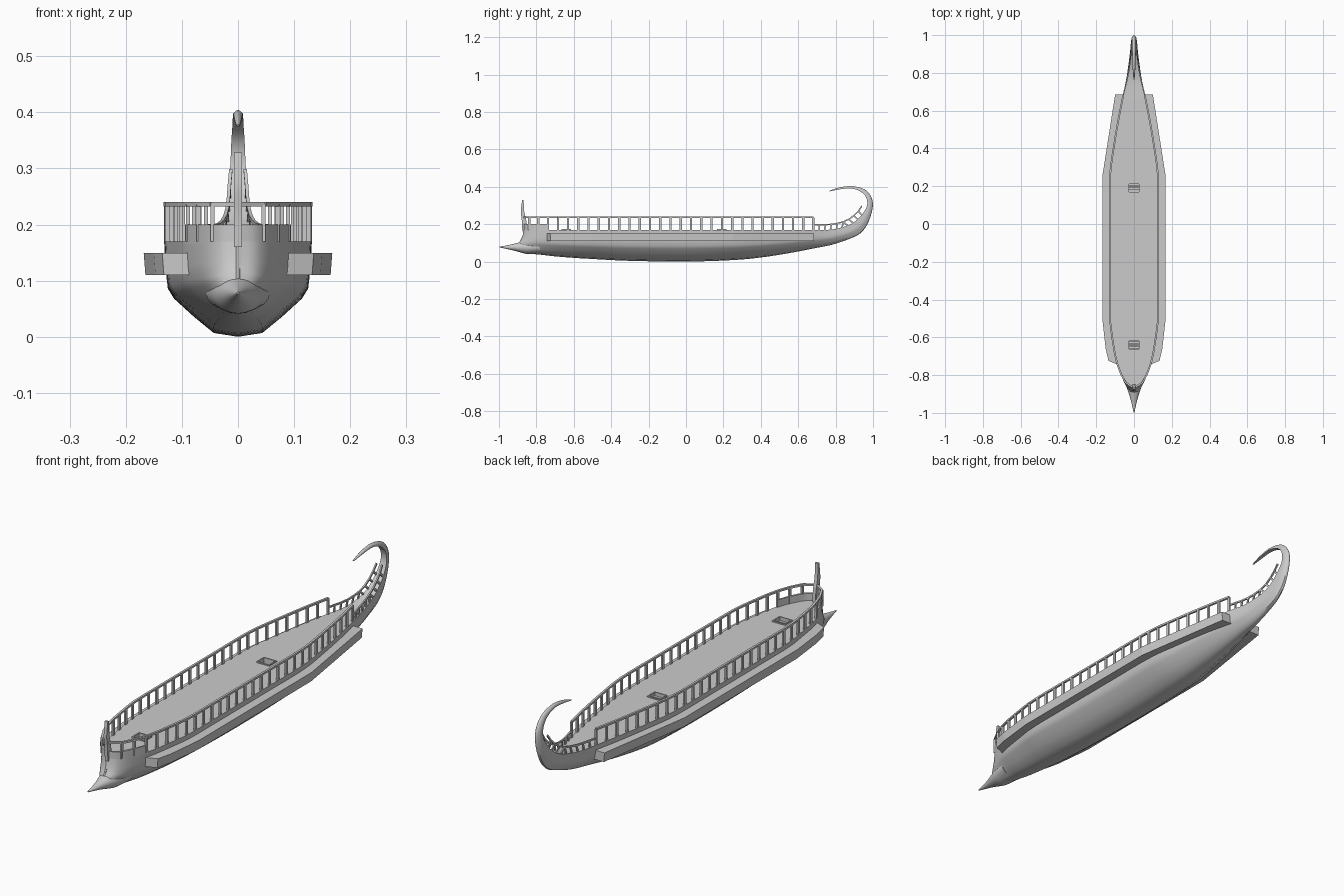
import bpy, bmesh, math
from mathutils import Vector

if "Cube" in bpy.data.objects:
    bpy.data.objects.remove(bpy.data.objects["Cube"])

def finish(name, bm, smooth=False, mirror=False):
    bmesh.ops.recalc_face_normals(bm, faces=bm.faces)
    me = bpy.data.meshes.new(name)
    bm.to_mesh(me)
    bm.free()
    ob = bpy.data.objects.new(name, me)
    bpy.context.collection.objects.link(ob)
    if mirror:
        ob.modifiers.new("mirror", 'MIRROR').use_mirror_merge = False
    if smooth:
        bpy.ops.object.select_all(action='DESELECT')
        ob.select_set(True)
        bpy.context.view_layer.objects.active = ob
        bpy.ops.object.shade_smooth_by_angle(angle=math.radians(40))
    return ob

def loft(bm, rings):
    vs = [[bm.verts.new(p) for p in r] for r in rings]
    n = len(vs[0])
    for a, b in zip(vs, vs[1:]):
        for i in range(n):
            j = (i + 1) % n
            bm.faces.new((a[i], a[j], b[j], b[i]))
    bm.faces.new(vs[0])
    bm.faces.new(vs[-1][::-1])

def bar(bm, p, q, a, b, side=Vector((1, 0, 0))):
    """Box from p to q, width a along side and b across it."""
    p, q = Vector(p), Vector(q)
    d = (q - p).normalized()
    s = (side - d * side.dot(d)).normalized()
    u = d.cross(s)
    loft(bm, [[c + s * i * a / 2 + u * j * b / 2
               for i, j in ((-1, -1), (1, -1), (1, 1), (-1, 1))] for c in (p, q)])

def catmull(pts, n):
    out = []
    for i in range(len(pts) - 1):
        p = [Vector(pts[max(0, min(len(pts) - 1, i + k))]) for k in (-1, 0, 1, 2)]
        for s in range(n):
            t = s / n
            out.append(0.5 * (2 * p[1] + (p[2] - p[0]) * t
                       + (2 * p[0] - 5 * p[1] + 4 * p[2] - p[3]) * t * t
                       + (3 * p[1] - p[0] - 3 * p[2] + p[3]) * t ** 3))
    return out + [Vector(pts[-1])]

def resample(pts, step):
    total = sum((b - a).length for a, b in zip(pts, pts[1:]))
    n = max(1, round(total / step))
    out, acc, k = [pts[0]], 0, 1
    for a, b in zip(pts, pts[1:]):
        L = (b - a).length
        while k < n and acc + L >= k * total / n:
            out.append(a.lerp(b, (k * total / n - acc) / L))
            k += 1
        acc += L
    return out + [pts[-1]]

# Hull stations: keel y, keel z, and half width, with a flat gunwale
main = [(-.76, .035, .085), (-.70, .028, .102), (-.60, .02, .118), (-.5, .014, .13),
        (-.3, .004, .131), (0, 0, .131), (.25, .008, .13), (.4, .022, .111),
        (.55, .045, .086), (.68, .07, .06)]
# Bow and curled stern stations: keel y, z, gunwale y, z, half width
bow = [(-.885, .06, -.868, .17, .004), (-.87, .05, -.855, .17, .034),
       (-.83, .042, -.82, .17, .06)]
stern = [(.78, .09, .76, .17, .042), (.87, .12, .83, .182, .03), (.93, .15, .89, .205, .022),
         (.97, .20, .94, .25, .018), (.997, .28, .968, .30, .014), (.993, .34, .962, .345, .012),
         (.955, .386, .93, .376, .01), (.885, .404, .88, .391, .009),
         (.82, .396, .822, .386, .007), (.765, .378, .767, .375, .003)]
st = catmull([Vector(v) for v in bow] + [Vector((y, z, y, .17, w)) for y, z, w in main]
             + [Vector(v) for v in stern], 4)

section = [(0, 0), (.33, .04), (.6, .21), (.87, .4), (.95, .5), (.98, .7), (1, 1)]
bm = bmesh.new()
rings = []
for ky, kz, ty, tz, w in st:
    half = []
    for fx, t in section:
        y, z = ky + (ty - ky) * t, kz + (tz - kz) * t
        if y < -.8:  # stem sweeps forward low down
            y -= .025 * (-.8 - y) / .08 * math.exp(-((z - .08) / .03) ** 2)
        half.append((fx * w, y, z))
    rings.append(half + [(-x, y, z) for x, y, z in half[:0:-1]])
loft(bm, rings)
hull = finish("hull", bm)

# Deck hatch openings
HATCHES = (.19, -.64)
for hy in HATCHES:
    bm = bmesh.new()
    bar(bm, (0, hy, .115), (0, hy, .2), .054, .044)
    cut = finish("hatch_cutter", bm)
    cut.hide_render = True
    m = hull.modifiers.new("hatch", 'BOOLEAN')
    m.operation, m.object, m.solver = 'DIFFERENCE', cut, 'EXACT'
    bpy.context.view_layer.objects.active = hull
    bpy.ops.object.modifier_apply(modifier=m.name)
    bpy.data.objects.remove(cut)
bpy.ops.object.select_all(action='DESELECT')
hull.select_set(True)
bpy.context.view_layer.objects.active = hull
bpy.ops.object.shade_smooth_by_angle(angle=math.radians(40))

# Hatch rims and steps
for hy in HATCHES:
    bm = bmesh.new()
    for s in (-1, 1):
        bar(bm, (s * .028, hy - .025, .171), (s * .028, hy + .025, .171), .005, .007)
        bar(bm, (-.03, hy + s * .023, .171), (.03, hy + s * .023, .171), .005, .007, Vector((0, 1, 0)))
    for i in range(3):
        y, z = hy - .014 + i * .013, .158 - i * .013
        bar(bm, (-.027, y, z), (.027, y, z), .011, .004, Vector((0, 1, 0)))
    finish("hatch", bm)

# Ram: tapered concave cone faired into the bow
bm = bmesh.new()
prof = catmull([(-.998, .002, .078), (-.96, .009, .077), (-.92, .018, .077),
                (-.885, .028, .077), (-.84, .04, .078), (-.78, .05, .08)], 3)
loft(bm, [[(r * 1.15 * math.cos(a), y, z + min(r, .037) * math.sin(a))
           for a in [k * math.tau / 20 for k in range(20)]] for y, r, z in prof])
finish("ram", bm, smooth=True)

# Stem post rising above the bow
bm = bmesh.new()
post = catmull([(-.862, .16, .013), (-.866, .22, .012), (-.874, .27, .009), (-.872, .328, .004)], 4)
loft(bm, [[(sx * .007, y + sy * d, z) for sx, sy in ((-1, -1), (1, -1), (1, 1), (-1, 1))]
          for y, z, d in post])
finish("stem_post", bm, smooth=True)

# Gunwale path shared by bulwark and rails (right side)
gun = [Vector((max(w - .003, 0), ty, tz)) for ky, kz, ty, tz, w in st]

# Bow bulwark
bm = bmesh.new()
wall = [p for p in gun if p.y <= -.728]
loft(bm, [[(max(p.x + dx, 0), p.y + (.006 if dx < 0 and p.y < -.8 else 0), z)
           for dx, z in ((.003, .165), (.003, .2), (-.004, .2), (-.004, .165))] for p in wall])
finish("bow_bulwark", bm, smooth=True, mirror=True)

# Main deck railing
def railing(name, base, tops):
    bm = bmesh.new()
    for p, q in zip(base, tops):
        bar(bm, p, q, .007, .012)
    for a, b in zip(tops, tops[1:]):
        bar(bm, a, b, .008, .009, Vector((0, 0, 1)))
    return finish(name, bm, mirror=True)

pts = resample([p for p in gun if p.y <= .681 and p.z < .175], .054)
railing("deck_railing", pts, [Vector((p.x, p.y, .236)) for p in pts])

# Stern railing following the rising gunwale
base, tops = [], []
for ky, kz, ty, tz, w in st:
    if ty > .679 and tz < .30 and ky < .99:
        up = (Vector((0, ty - ky, tz - kz))).normalized()
        b = Vector((max(w - .003, .004), ty, tz))
        base.append(b)
        tops.append(b + up * .028)
base, tops = resample(base, .032), resample(tops, .032)
n = min(len(base), len(tops))
bm = bmesh.new()
for i in range(n):
    b = base[i]
    t = min(tops, key=lambda p: (p - b).length)
    bar(bm, b, t, .005, .008)
for a, b in zip(tops, tops[1:]):
    bar(bm, a, b, .006, .007)
finish("stern_railing", bm, mirror=True)

# Oar outriggers along both sides
bm = bmesh.new()
outer = [(.092, -.742), (.135, -.725), (.15, -.66), (.168, -.5), (.168, .25), (.10, .685)]
inner = [(.048, .685), (.10, .25), (.10, -.5), (.075, -.742)]
loft(bm, [[(x - (.003 if z < .12 and k < 6 else 0), y, z)
           for k, (x, y) in enumerate(outer + inner)] for z in (.11, .149)])
finish("outrigger", bm, mirror=True)
